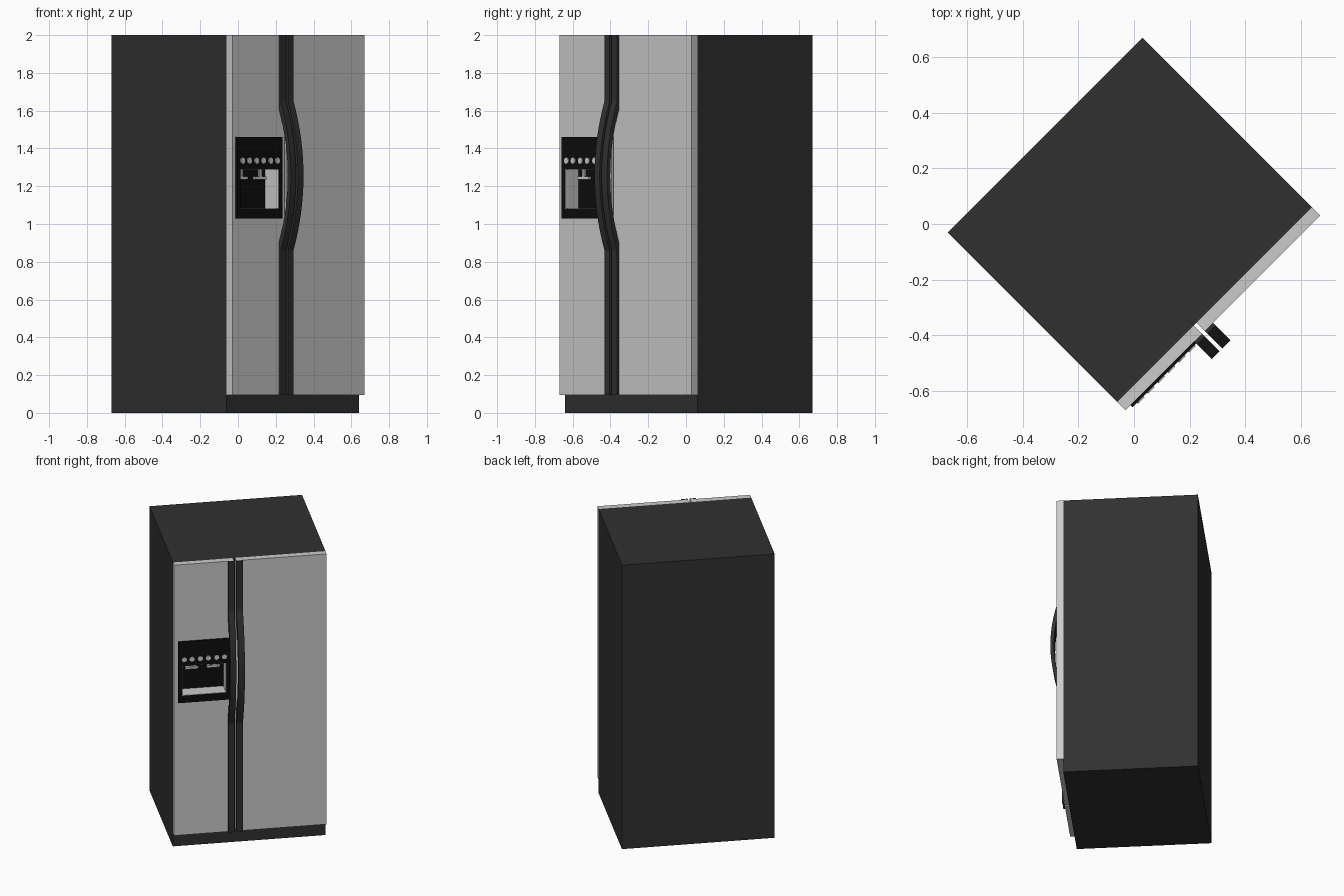
import bpy, bmesh, math

if "Cube" in bpy.data.objects:
    bpy.data.objects.remove(bpy.data.objects["Cube"])

TURN = math.radians(45)          # whole fridge stands turned 45 degrees
FRONT, BODY_F, BACK = -0.4525, -0.41, 0.4525
HALF, TOP, DOOR_Z = 0.495, 2.0, 0.095


def material(name, g):
    m = bpy.data.materials.new(name)
    m.diffuse_color = (g, g, g, 1)
    m.use_nodes = True
    m.node_tree.nodes["Principled BSDF"].inputs["Base Color"].default_value = m.diffuse_color
    return m


DARK = material("dark_grey", 0.03)
BLACK = material("black", 0.004)


def finish(name, bm, mat=None):
    bmesh.ops.recalc_face_normals(bm, faces=bm.faces)
    me = bpy.data.meshes.new(name)
    bm.to_mesh(me)
    bm.free()
    ob = bpy.data.objects.new(name, me)
    bpy.context.collection.objects.link(ob)
    ob.rotation_euler.z = TURN
    if mat:
        me.materials.append(mat)
    return ob


def box(name, x, y, z, mat=None):
    bm = bmesh.new()
    bmesh.ops.create_cube(bm, size=1)
    for v in bm.verts:
        for i, (a, b) in enumerate((x, y, z)):
            v.co[i] = a if v.co[i] < 0 else b
    return finish(name, bm, mat)


# Cabinet and the two doors
body = box("cabinet", (-HALF, HALF), (BODY_F, BACK), (0, TOP), DARK)
left_door = box("left_door", (-HALF, -0.106), (FRONT, BODY_F), (DOOR_Z, TOP))
box("right_door", (-0.092, HALF), (FRONT, BODY_F), (DOOR_Z, TOP))

# Dispenser panel with a recess cut through panel, door and cabinet
CX, PF = -0.30, -0.4625
panel = box("dispenser_panel", (CX - 0.17, CX + 0.17), (PF, FRONT + 0.002), (1.03, 1.46), BLACK)
X0, X1, Z0, Z1, RB = CX - 0.143, CX + 0.143, 1.08, 1.29, -0.36
cutter = box("recess_cutter", (X0, X1), (-0.6, RB), (Z0, Z1))
cutter.hide_render = True
cutter.hide_viewport = True
for ob in (body, left_door, panel):
    mod = ob.modifiers.new("recess", 'BOOLEAN')
    mod.operation, mod.object, mod.solver = 'DIFFERENCE', cutter, 'EXACT'

# Recess lining
T = 0.002
box("recess_back", (X0, X1), (RB - T, RB), (Z0, Z1), BLACK)
for name, x, z in (("recess_left_wall", (X0, X0 + T), (Z0, Z1)),
                   ("recess_right_wall", (X1 - T, X1), (Z0, Z1)),
                   ("recess_floor", (X0, X1), (Z0, Z0 + T)),
                   ("recess_ceiling", (X0, X1), (Z1 - T, Z1))):
    box(name, x, (PF + 0.001, RB - T), z)

# Two dispensing levers hanging in the recess
for side, x in (("left", CX - 0.07), ("right", CX + 0.07)):
    box(side + "_lever_stem", (x - 0.008, x + 0.008), (-0.40, -0.388), (1.25, Z1))
    box(side + "_lever_bar", (x - 0.043, x + 0.043), (-0.402, -0.386), (1.235, 1.251))

# Row of six round buttons
for i, dx in enumerate((-0.13, -0.08, -0.026, 0.026, 0.08, 0.13)):
    bm = bmesh.new()
    bmesh.ops.create_cone(bm, cap_ends=True, segments=20, radius1=0.0165, radius2=0.0165, depth=0.01)
    for v in bm.verts:
        a, b, c = v.co
        v.co = (CX + dx + a, PF + c, 1.335 + b)
    finish(f"button_{i + 1}", bm)


# Handles: flat strip down each door edge that bows outward in the middle
def bow(n, half, base, rise, mid=1.255):
    pts = []
    for i in range(n + 1):
        t = -1 + 2 * i / n
        pts.append((base - rise * (1 - t * t), mid + half * t))
    return pts


def handle(name, x0, x1):
    flat = FRONT - 0.013
    outer = [(flat, DOOR_Z)] + bow(16, 0.395, flat, 0.075) + [(flat, TOP)]
    inner = [(FRONT, DOOR_Z)] + bow(16, 0.35, FRONT, 0.065) + [(FRONT, TOP)]
    bm = bmesh.new()
    rings = [[bm.verts.new(p) for p in ((x0, *o), (x1, *o), (x1, *i), (x0, *i))]
             for o, i in zip(outer, inner)]
    for a, b in zip(rings, rings[1:]):
        for k in range(4):
            j = (k + 1) % 4
            bm.faces.new((a[k], a[j], b[j], b[k]))
    bm.faces.new(rings[0])
    bm.faces.new(rings[-1])
    finish(name, bm, DARK)


handle("left_handle", -0.145, -0.106)
handle("right_handle", -0.092, -0.05)
